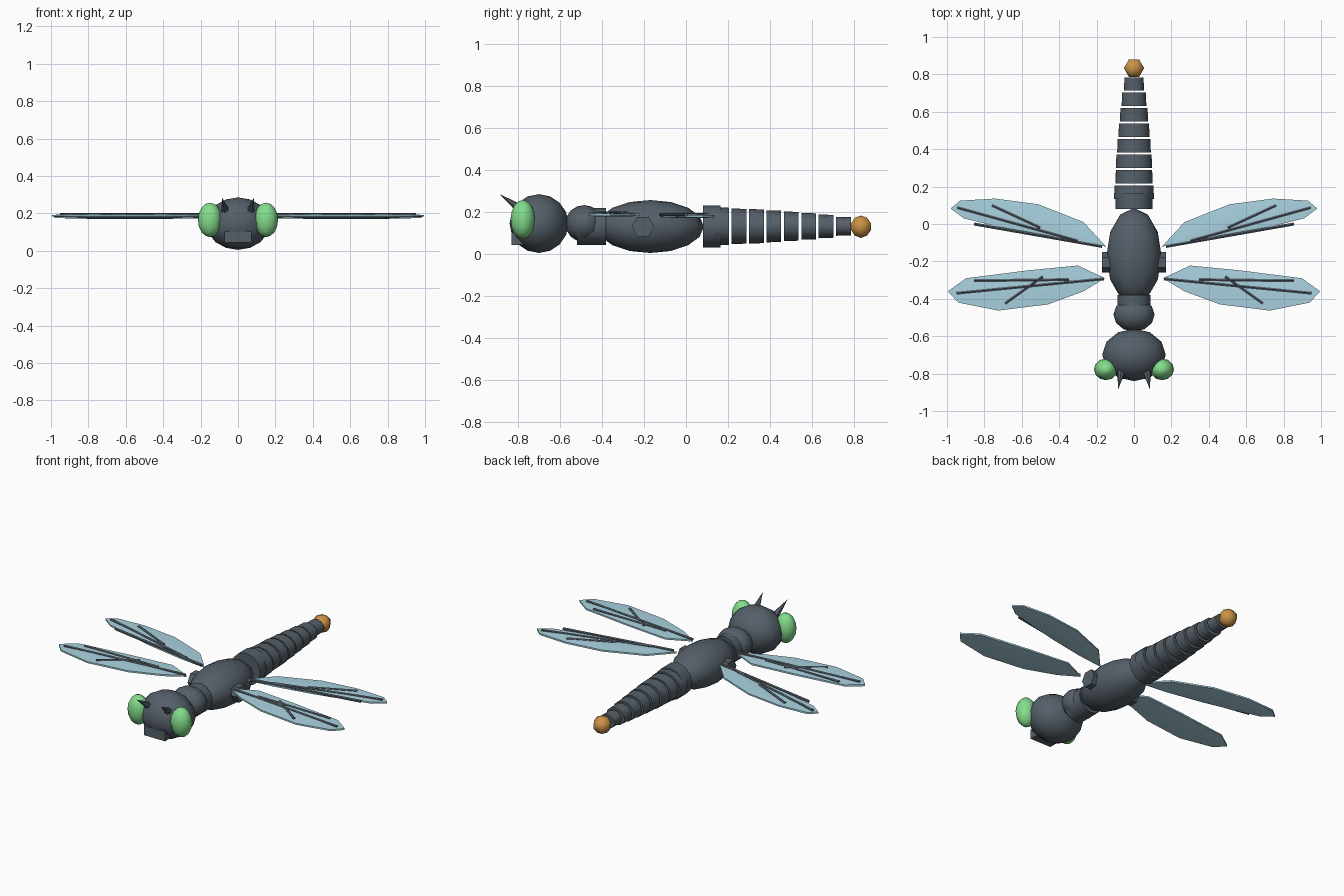
import bpy, bmesh, math
from mathutils import Vector, Matrix

if "Cube" in bpy.data.objects:
    bpy.data.objects.remove(bpy.data.objects["Cube"])


def material(name, rgb):
    m = bpy.data.materials.new(name)
    m.diffuse_color = (*rgb, 1)
    m.use_nodes = True
    m.node_tree.nodes["Principled BSDF"].inputs["Base Color"].default_value = m.diffuse_color
    return m


SLATE = material("slate", (0.09, 0.115, 0.14))
GREEN = material("eye green", (0.23, 0.72, 0.26))
BLUE = material("wing blue", (0.40, 0.65, 0.75))
AMBER = material("amber", (0.60, 0.29, 0.06))


def finish(name, bm, mat, angle=50):
    bmesh.ops.recalc_face_normals(bm, faces=bm.faces)
    me = bpy.data.meshes.new(name)
    bm.to_mesh(me)
    bm.free()
    ob = bpy.data.objects.new(name, me)
    bpy.context.collection.objects.link(ob)
    me.materials.append(mat)
    bpy.ops.object.select_all(action='DESELECT')
    ob.select_set(True)
    bpy.context.view_layer.objects.active = ob
    bpy.ops.object.shade_smooth_by_angle(angle=math.radians(angle))
    return ob


def ball(name, loc, radii, mat, seg=12, rings=8):
    bm = bmesh.new()
    bmesh.ops.create_uvsphere(bm, u_segments=seg, v_segments=rings, radius=1)
    turn = Matrix.Rotation(math.pi / 2, 4, 'Z')
    bm.transform(Matrix.Translation(loc) @ Matrix.Diagonal((*radii, 1)) @ turn)
    return finish(name, bm, mat, 60)


def rod(name, a, b, r1, r2, mat, seg=6, squash=1.0, twist=0.0):
    """Cylinder or cone from a to b, optionally squashed in z."""
    a, b = Vector(a), Vector(b)
    bm = bmesh.new()
    bmesh.ops.create_cone(bm, cap_ends=True, segments=seg, radius1=r1,
                          radius2=r2, depth=(b - a).length)
    rot = (b - a).to_track_quat('Z', 'Y').to_matrix().to_4x4()
    bm.transform(Matrix.Translation((a + b) / 2) @ Matrix.Diagonal((1, 1, squash, 1))
                 @ rot @ Matrix.Rotation(twist, 4, 'Z'))
    return finish(name, bm, mat)


# Head, jaw and neck
ball("head", (0, -0.70, 0.145), (0.17, 0.14, 0.14), SLATE)
bm = bmesh.new()
bmesh.ops.create_cube(bm, size=1)
bm.transform(Matrix.Translation((0, -0.75, 0.073)) @ Matrix.Diagonal((0.146, 0.16, 0.06, 1)))
finish("jaw", bm, SLATE)
ball("neck", (0, -0.485, 0.145), (0.11, 0.09, 0.088), SLATE)
rod("neck_collar", (0, -0.52, 0.132), (0, -0.38, 0.132), 0.088, 0.088, SLATE, 12)

# Thorax
ball("thorax", (0, -0.17, 0.131), (0.147, 0.255, 0.126), SLATE)

# Abdomen: collar, separate shrinking rings, tip
rod("abdomen_collar", (0, 0.08, 0.132), (0, 0.165, 0.132), 0.1, 0.1, SLATE, 12)
widths = (0.107, 0.1, 0.097, 0.09, 0.083, 0.075, 0.066, 0.053)
for i, w in enumerate(widths):
    y = 0.17 + 0.0828 * i
    rod(f"abdomen_ring_{i + 1}", (0, y - 0.035, 0.132), (0, y + 0.035, 0.132),
        w, w * 0.97, SLATE, 12, 0.85)
ball("tail_tip", (0, 0.833, 0.13), (0.057, 0.057, 0.053), AMBER, 6, 5)

# Wing outlines and veins for the +x side
WINGS = {
    "front": (0.187, [(0.155, -0.29), (0.30, -0.222), (0.567, -0.248), (0.898, -0.29),
                      (0.995, -0.36), (0.94, -0.42), (0.727, -0.463), (0.46, -0.43),
                      (0.27, -0.36)],
              [((0.16, -0.293), (0.95, -0.37)), ((0.347, -0.297), (0.855, -0.303)),
               ((0.69, -0.425), (0.487, -0.28))]),
    "rear": (0.18, [(0.15, -0.12), (0.27, 0.01), (0.51, 0.105), (0.743, 0.136),
                    (0.93, 0.125), (0.98, 0.083), (0.91, 0.03), (0.567, -0.055),
                    (0.326, -0.10)],
             [((0.17, -0.12), (0.855, 0.0)), ((0.30, -0.09), (0.945, 0.088)),
              ((0.76, 0.10), (0.5, -0.02))]),
}


def wing(name, pts, z, s):
    """Thin blade, slightly thicker in the middle than at its rim."""
    bm = bmesh.new()
    mid = sum((Vector(p) for p in pts), Vector((0, 0))) / len(pts)
    for side in (1, -1):
        rim = [bm.verts.new((s * x, y, z + side * 0.005)) for x, y in pts]
        core = [bm.verts.new((s * (mid.x + (x - mid.x) * 0.55),
                              mid.y + (y - mid.y) * 0.55, z + side * 0.009))
                for x, y in pts]
        bm.faces.new(core)
        n = len(pts)
        for i in range(n):
            j = (i + 1) % n
            bm.faces.new((rim[i], rim[j], core[j], core[i]))
        if side == 1:
            top = rim
    for i in range(n):
        j = (i + 1) % n
        bm.faces.new((top[i], top[j], rim[j], rim[i]))
    finish(name, bm, BLUE)


# Mirrored parts
for s, side in ((1, "right"), (-1, "left")):
    ball(f"eye_{side}", (s * 0.15, -0.777, 0.165), (0.064, 0.058, 0.092), GREEN)
    rod(f"antenna_{side}", (s * 0.068, -0.79, 0.215), (s * 0.086, -0.887, 0.285),
        0.022, 0.0, SLATE, 6)
    # hexagonal wing joint with points fore and aft
    bm = bmesh.new()
    bmesh.ops.create_cone(bm, cap_ends=True, segments=6, radius1=0.054,
                          radius2=0.054, depth=0.09)
    bm.transform(Matrix.Translation((s * 0.125, -0.205, 0.13))
                 @ Matrix.Rotation(math.pi / 2, 4, 'Y'))
    if abs(max(v.co.y for v in bm.verts) + 0.205 - 0.054) > 0.002:
        bmesh.ops.rotate(bm, verts=bm.verts, cent=(0, -0.205, 0.13),
                         matrix=Matrix.Rotation(math.pi / 6, 3, 'X'))
    finish(f"wing_joint_{side}", bm, SLATE)
    for part, (z, outline, veins) in WINGS.items():
        wing(f"{part}_wing_{side}", outline, z, s)
        for k, (a, b) in enumerate(veins):
            rod(f"{part}_wing_vein_{side}_{k + 1}", (s * a[0], a[1], z + 0.007),
                (s * b[0], b[1], z + 0.007), 0.009, 0.009, SLATE, 6)
